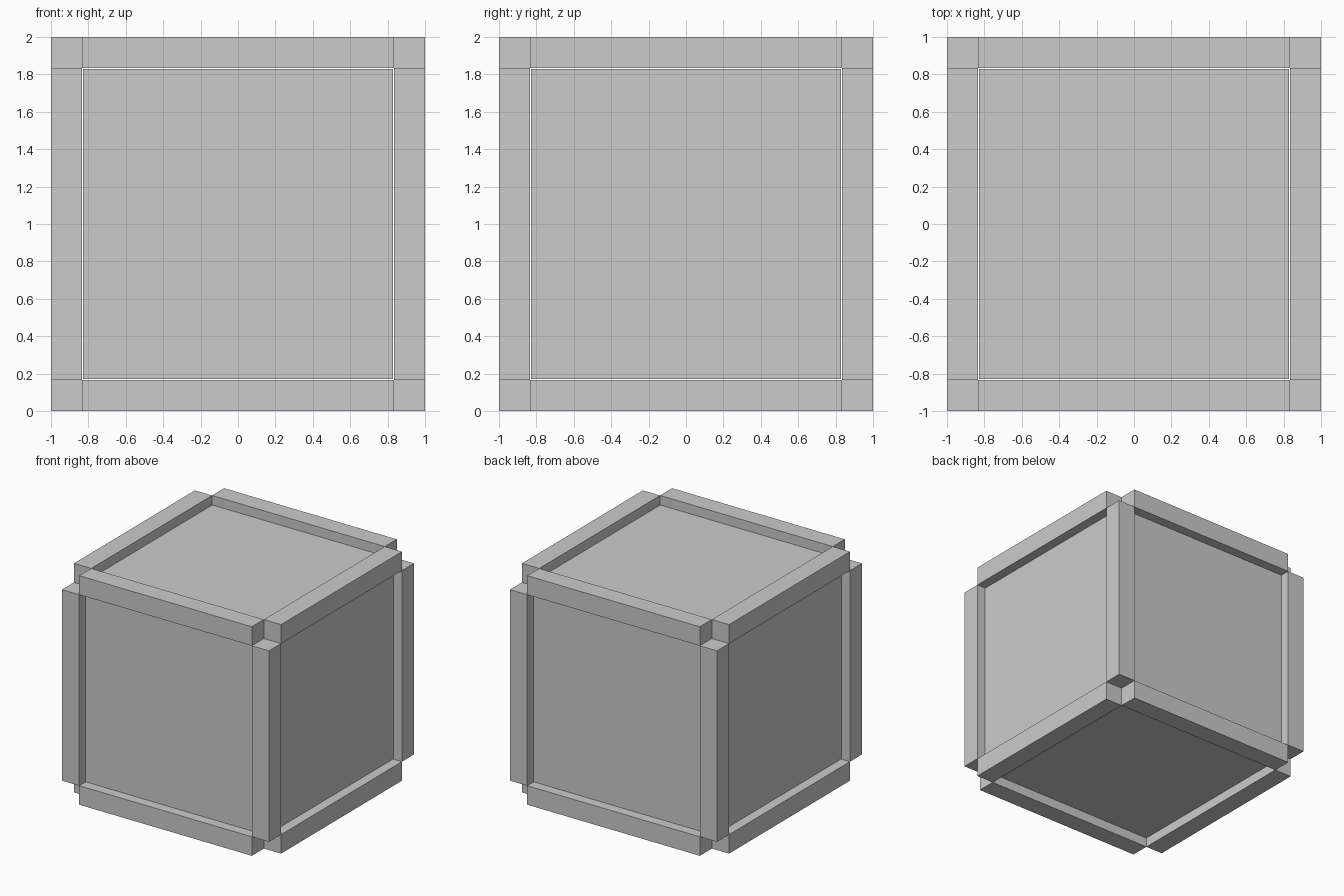
import bpy
import bmesh
from mathutils import Matrix, Vector

if "Cube" in bpy.data.objects:
    bpy.data.objects.remove(bpy.data.objects["Cube"])

INNER = 0.834      # inner edge of the beams, also their half length
PANEL = 0.829      # half size of a panel, leaving a hairline gap
RECESS = 0.08      # panel depth below the outer faces
THICK = 0.012
CENTRE = Vector((0, 0, 1))


def box(name, centre, size):
    bm = bmesh.new()
    bmesh.ops.create_cube(bm, size=1, matrix=Matrix.Diagonal((*size, 1)))
    mesh = bpy.data.meshes.new(name)
    bm.to_mesh(mesh)
    bm.free()
    obj = bpy.data.objects.new(name, mesh)
    obj.location = CENTRE + Vector(centre)
    bpy.context.collection.objects.link(obj)


mid = (1 + INNER) / 2
wide = 1 - INNER
for axis, label in enumerate("xyz"):
    u, v = (axis + 1) % 3, (axis + 2) % 3

    # Four edge beams along this axis, stopping short of the corners
    for a in (-1, 1):
        for b in (-1, 1):
            c, s = [0, 0, 0], [wide] * 3
            s[axis] = 2 * INNER
            c[u], c[v] = a * mid, b * mid
            box(f"edge_beam_{label}", c, s)

    # Two recessed panels facing along this axis
    for a in (-1, 1):
        c, s = [0, 0, 0], [2 * PANEL] * 3
        c[axis] = a * (1 - RECESS - THICK / 2)
        s[axis] = THICK
        box(f"side_panel_{label}", c, s)
